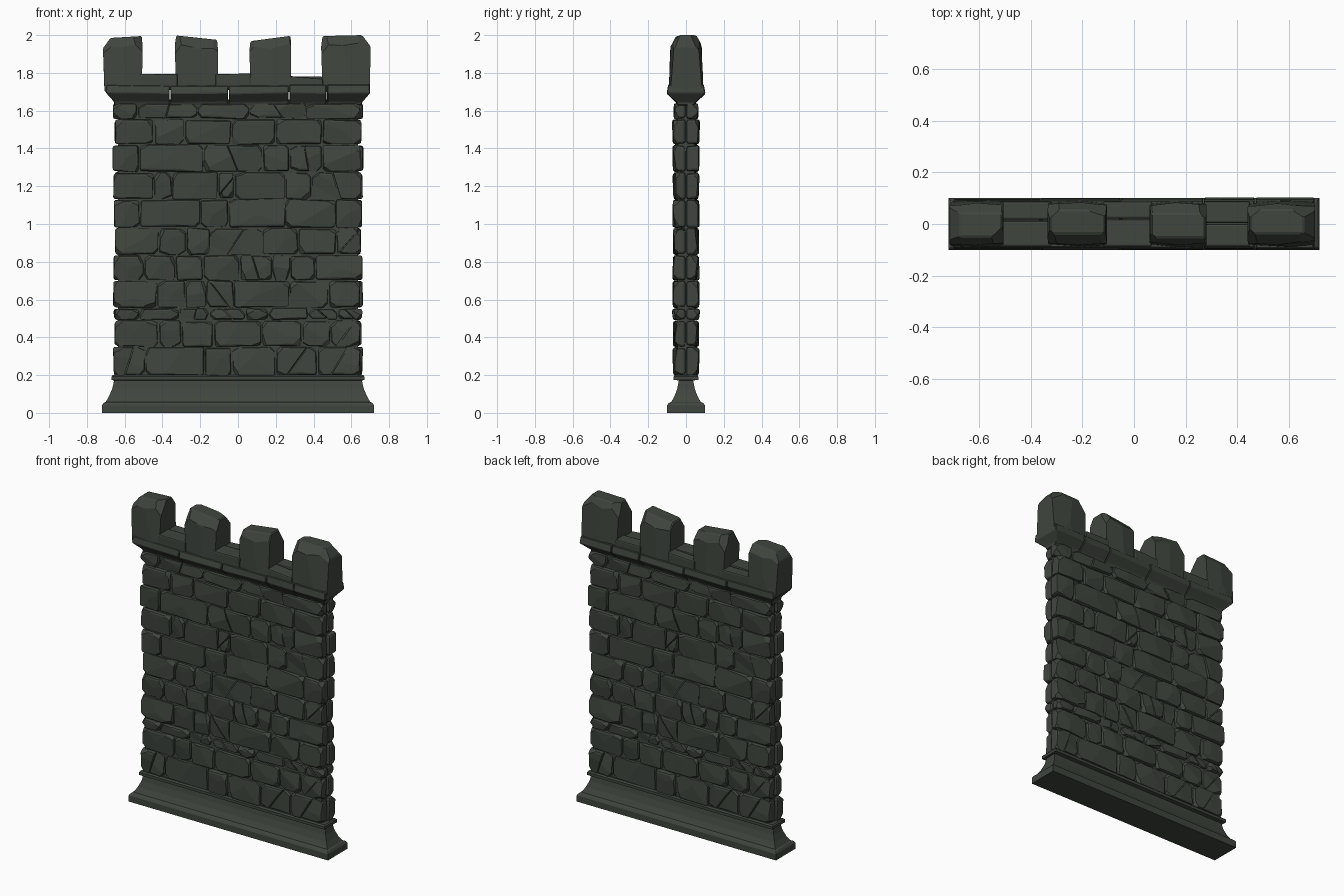
import bpy, bmesh, math, random
from mathutils import Vector

random.seed(7)
cube = bpy.data.objects.get("Cube")
if cube:
    bpy.data.objects.remove(cube, do_unlink=True)

# Single stone colour
STONE = (0.050, 0.060, 0.048, 1.0)
stone_mat = bpy.data.materials.new("dark green grey stone")
stone_mat.use_nodes = True
stone_mat.diffuse_color = STONE
shader = stone_mat.node_tree.nodes["Principled BSDF"]
shader.inputs["Base Color"].default_value = STONE
shader.inputs["Roughness"].default_value = 0.9


def rand(amount):
    return random.uniform(-amount, amount)


def make_object(name, bm):
    mesh = bpy.data.meshes.new(name)
    bm.to_mesh(mesh)
    bm.free()
    mesh.materials.append(stone_mat)
    obj = bpy.data.objects.new(name, mesh)
    bpy.context.collection.objects.link(obj)
    return obj


def append(target, piece):
    """Add one finished stone to a larger mesh."""
    temp = bpy.data.meshes.new("temp")
    piece.to_mesh(temp)
    piece.free()
    target.from_mesh(temp)
    bpy.data.meshes.remove(temp)


def loft(rings):
    """Closed solid through rectangles (x0, x1, y0, y1, z_left, z_right)."""
    bm = bmesh.new()
    loops = []
    for x0, x1, y0, y1, zl, zr in rings:
        corners = ((x0, y0, zl), (x1, y0, zr), (x1, y1, zr), (x0, y1, zl))
        loops.append([bm.verts.new(c) for c in corners])
    for low, high in zip(loops, loops[1:]):
        for i in range(4):
            j = (i + 1) % 4
            bm.faces.new((low[i], low[j], high[j], high[i]))
    bm.faces.new(loops[0][::-1])
    bm.faces.new(loops[-1])
    return bm


def shave(bm, point, normal):
    """Slice off everything beyond a plane and close the cut."""
    geom = bm.verts[:] + bm.edges[:] + bm.faces[:]
    bmesh.ops.bisect_plane(bm, geom=geom, dist=0.0001, plane_co=point,
                           plane_no=Vector(normal).normalized(), clear_outer=True)
    border = [e for e in bm.edges if e.is_boundary]
    if border:
        bmesh.ops.holes_fill(bm, edges=border, sides=0)


def soften(bm, width, segments=2):
    bmesh.ops.bevel(bm, geom=bm.edges[:], offset=width, segments=segments,
                    profile=0.5, affect='EDGES', clamp_overlap=True)


def wall_stone(x0, x1, z0, z1, depth, planes=()):
    """Rough block whose worked face looks toward -y."""
    bm = loft([(x0, x1, -depth, -0.003, z, z) for z in (z0, z1)])
    for v in bm.verts:
        v.co.x += rand(0.005)
        v.co.z += rand(0.006)
    soften(bm, 0.012)
    for point, normal in planes:
        shave(bm, point, normal)
    cx, cz = (x0 + x1) / 2, (z0 + z1) / 2
    # Broad tilted facets on the face
    for side in (-1, 1):
        point = (cx + side * (x1 - x0) * random.uniform(0, 0.3), -depth + 0.002, cz)
        shave(bm, point, (side * random.uniform(0.02, 0.1), -1, rand(0.16)))
    # Chipped corners
    for sx, sz in ((-1, -1), (-1, 1), (1, -1), (1, 1)):
        if random.random() < 0.65:
            point = (cx + sx * ((x1 - x0) / 2 - 0.013), -depth + 0.012,
                     cz + sz * ((z1 - z0) / 2 - 0.013))
            shave(bm, point, (sx * random.uniform(0.3, 1), -random.uniform(0.5, 1),
                              sz * random.uniform(0.3, 1)))
    return bm


# Moulded base with a cove and a ledge
profile = [(0.72, 0.1, 0), (0.72, 0.1, 0.04), (0.712, 0.092, 0.052), (0.70, 0.078, 0.058),
           (0.682, 0.06, 0.09), (0.665, 0.046, 0.13), (0.656, 0.038, 0.172),
           (0.67, 0.065, 0.174), (0.67, 0.065, 0.192), (0.663, 0.056, 0.2)]
make_object("moulded_base", loft([(-x, x, -y, y, z, z) for x, y, z in profile]))

# Recessed mortar core
make_object("mortar_core", loft([(-0.635, 0.635, -0.046, 0.046, z, z) for z in (0.19, 1.66)]))

# Stone courses: top height followed by the inner joints
courses = [
    (0.35, -0.49, -0.175, -0.03, 0.2, 0.42),
    (0.49, -0.42, -0.3, -0.13, 0.125, 0.34, 0.49),
    (0.555, -0.52, -0.31, -0.15, 0.04, 0.16, 0.37, 0.53),
    (0.70, -0.43, -0.28, -0.17, -0.02, 0.275, 0.48),
    (0.835, -0.5, -0.33, -0.185, 0.01, 0.18, 0.275, 0.41),
    (0.98, -0.42, -0.275, -0.15, 0.13, 0.32, 0.52),
    (1.13, -0.52, -0.2, -0.05, 0.25, 0.52),
    (1.275, -0.445, -0.35, -0.105, -0.02, 0.25, 0.39),
    (1.42, -0.52, -0.18, 0.13, 0.275, 0.445),
    (1.555, -0.445, -0.285, -0.035, 0.2, 0.445),
    (1.64, -0.53, -0.215, 0.06, 0.36),
]
bottom = 0.195
for number, (top, *joints) in enumerate(courses, 1):
    course = bmesh.new()
    edges = [-0.66 + rand(0.006), *joints, 0.655 + rand(0.006)]
    for x0, x1 in zip(edges, edges[1:]):
        box = (x0 + 0.004, x1 - 0.004, bottom + 0.004, top - 0.004)
        depth = random.uniform(0.062, 0.074)
        cracked = random.random() < (0.45 if top < 0.9 and x0 > -0.2 else 0.15)
        if cracked:
            # Two pieces either side of a slanting crack
            normal = Vector((1, rand(0.4), rand(1.2))).normalized()
            centre = Vector(((x0 + x1) / 2, -depth, (bottom + top) / 2))
            for side in (-1, 1):
                cut = (centre + normal * side * 0.003, -normal * side)
                append(course, wall_stone(*box, depth - random.uniform(0, 0.01), [cut]))
        else:
            append(course, wall_stone(*box, depth))
    front = make_object(f"front_course_{number}", course)
    back = bpy.data.objects.new(f"back_course_{number}", front.data)
    back.rotation_euler.z = math.pi
    bpy.context.collection.objects.link(back)
    bottom = top

# Flared cornice blocks
cornice = bmesh.new()
edges = [-0.7, -0.36, -0.05, 0.27, 0.47, 0.7]
for x0, x1 in zip(edges, edges[1:]):
    rings = []
    for flare, y, z in ((0.045, 0.045, 1.625), (0.043, 0.052, 1.645),
                        (0, 0.1, 1.692), (0.004, 0.092, 1.735)):
        left = x0 + (flare if x0 == edges[0] else 0.002)
        right = x1 - (flare if x1 == edges[-1] else 0.002)
        rings.append((left, right, -y + rand(0.003), y + rand(0.003),
                      z + rand(0.004), z + rand(0.004)))
    block = loft(rings)
    soften(block, 0.004, 1)
    append(cornice, block)
make_object("cornice", cornice)

# Low stones between the merlons, each gap split front and back
fillers = bmesh.new()
for x0, x1, top in ((-0.52, -0.32, 1.79), (-0.12, 0.07, 1.79), (0.27, 0.45, 1.775)):
    split = rand(0.03)
    for y0, y1 in ((-0.088, split - 0.002), (split + 0.002, 0.088)):
        block = loft([(x0, x1, y0, y1, 1.71, 1.71),
                      (x0, x1, y0, y1, top + rand(0.008), top + rand(0.008))])
        soften(block, 0.008)
        append(fillers, block)
make_object("crenel_stones", fillers)

# Merlons with sloped shoulders: x range, left and right top, end insets
merlons = [(-0.715, -0.505, 1.985, 1.995, 0.04, 0.004),
           (-0.335, -0.105, 1.998, 1.975, 0.008, 0.006),
           (0.06, 0.282, 1.968, 1.996, 0.006, 0.004),
           (0.44, 0.702, 1.995, 2.0, 0.008, 0.045)]
for number, (x0, x1, zl, zr, inset_l, inset_r) in enumerate(merlons, 1):
    shift = rand(0.012)
    bm = loft([(x0 + 0.008, x1 - 0.004, -0.091, 0.091, 1.70, 1.70),
               (x0, x1, -0.084, 0.086, zl - 0.055, zr - 0.06),
               (x0 + inset_l, x1 - inset_r, -0.045 + shift, 0.048 + shift, zl, zr)])
    soften(bm, 0.006, 1)
    cx = (x0 + x1) / 2
    # Chiselled facets on front, back and upper corners
    for face in (-1, 1):
        for side in (-1, 1):
            shave(bm, (cx + side * random.uniform(0, 0.05), face * 0.084, 1.84),
                  (side * random.uniform(0.03, 0.12), face, random.uniform(0.02, 0.08)))
            if random.random() < 0.7:
                shave(bm, (cx + side * (x1 - x0) * 0.44, face * 0.065, 1.935),
                      (side * random.uniform(0.4, 1), face, random.uniform(0.4, 0.9)))
    make_object(f"merlon_{number}", bm)
